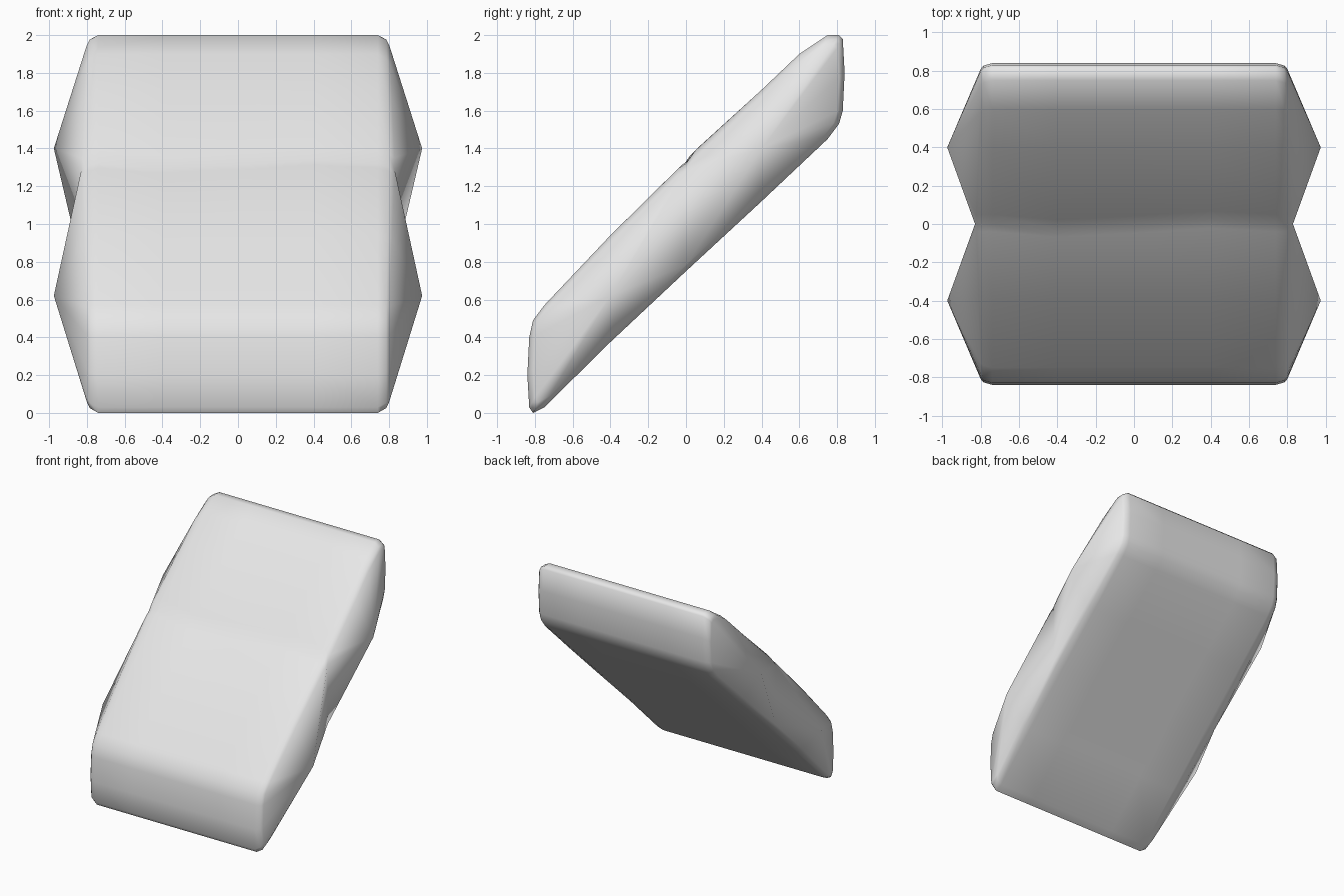
import bpy
import bmesh
import math

if "Cube" in bpy.data.objects:
    bpy.data.objects.remove(bpy.data.objects["Cube"], do_unlink=True)

grey = bpy.data.materials.new("light_grey")
grey.use_nodes = True
grey.diffuse_color = (0.8, 0.8, 0.8, 1)
grey.node_tree.nodes["Principled BSDF"].inputs["Base Color"].default_value = (0.8, 0.8, 0.8, 1)

# Side outline (y, z), split at the waist: upper half runs underside -> back -> top
upper = [(0, 0.75), (0.4, 1.12), (0.75, 1.45), (0.81, 1.53), (0.83, 1.6), (0.84, 1.8),
         (0.83, 1.98), (0.81, 2.0), (0.75, 2.0), (0.6, 1.9), (0.4, 1.71), (0.05, 1.39)]
# lower half runs waist -> top -> front -> underside
lower = [(0, 1.32), (-0.04, 1.295), (-0.4, 0.94), (-0.75, 0.57), (-0.81, 0.49), (-0.83, 0.4),
         (-0.84, 0.2), (-0.83, 0.03), (-0.81, 0), (-0.75, 0.03), (-0.4, 0.375)]
outline = upper + lower
count, waist = len(outline), len(upper)

# Stations across the width: x, amount of edge rounding, shift of the top seam
half = [(0.8, 1, 0), (0.785, 0.45, 0), (0.74, 0, 0)]
stations = ([(-x, r, s) for x, r, s in half]
            + [(-0.4, 0, -0.028), (0, 0, -0.008), (0.4, 0, 0.018)]
            + half[::-1])


def midline(y):
    return 1.02 + 0.95 * y


def place(bm, index, x, rounding, shift):
    """One outline point, drawn inwards near the sides and widened at the waist."""
    y, z = outline[index]
    inner_y = y * (1 - 0.035 * rounding)
    inner_z = midline(inner_y) + (z - midline(y)) * (1 - 0.12 * rounding)
    widen = 0.03 * rounding * max(0, 1 - abs(y) / 0.8)
    if abs(index - waist) <= 1:
        inner_y += shift
        inner_z += shift
    return bm.verts.new((x + math.copysign(widen, x), inner_y, inner_z))


bm = bmesh.new()
rings = [[place(bm, i, *station) for i in range(count)] for station in stations]

# Slanted body skin
for a, b in zip(rings, rings[1:]):
    for i in range(count):
        j = (i + 1) % count
        bm.faces.new((a[i], a[j], b[j], b[i]))

# Two pointed bulges on each side
for ring, side in ((rings[0], -1), (rings[-1], 1)):
    for y, z, loop in ((0.4, 1.4, ring[:waist + 1]),
                       (-0.4, 0.62, ring[waist:] + ring[:1])):
        tip = bm.verts.new((side * 0.975, y, z))
        for p, q in zip(loop, loop[1:] + loop[:1]):
            bm.faces.new((p, q, tip))

# Each waist line is shared by the upper and lower bulge
bmesh.ops.recalc_face_normals(bm, faces=bm.faces)
mesh = bpy.data.meshes.new("slanted_cushion")
bm.to_mesh(mesh)
bm.free()
mesh.materials.append(grey)
cushion = bpy.data.objects.new("slanted_cushion", mesh)
bpy.context.collection.objects.link(cushion)

bpy.ops.object.select_all(action="DESELECT")
cushion.select_set(True)
bpy.context.view_layer.objects.active = cushion
bpy.ops.object.shade_smooth_by_angle(angle=math.radians(60))
